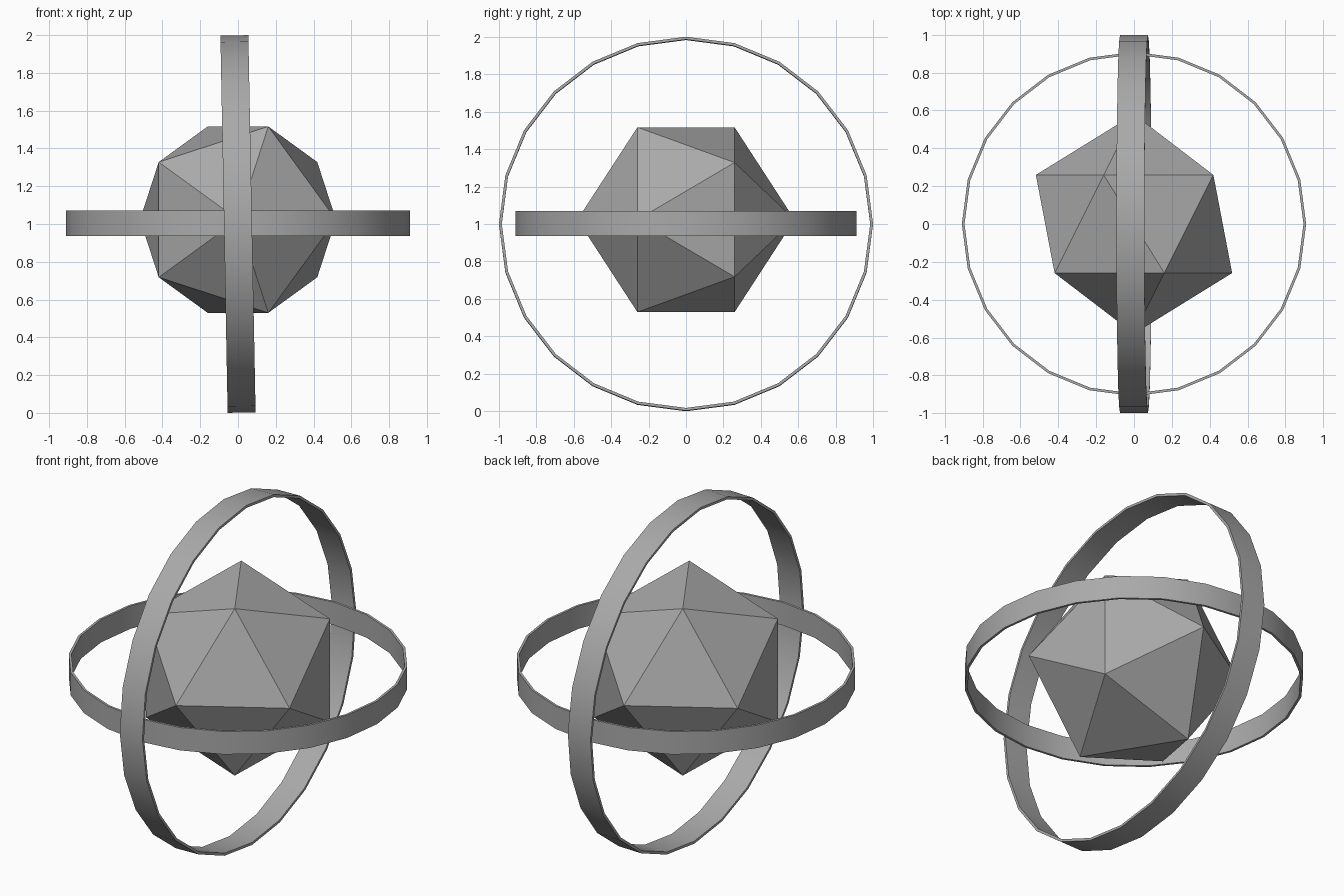
import bpy
import bmesh
from math import cos, sin, radians, sqrt, tau
from mathutils import Vector

cube = bpy.data.objects.get("Cube")
if cube:
    bpy.data.objects.remove(cube, do_unlink=True)

# One plain grey for every part
grey = bpy.data.materials.new("mid grey")
grey.use_nodes = True
grey.diffuse_color = (0.4, 0.4, 0.4, 1)
grey.node_tree.nodes["Principled BSDF"].inputs["Base Color"].default_value = (0.4, 0.4, 0.4, 1)


def finish(bm, name, location):
    bmesh.ops.recalc_face_normals(bm, faces=bm.faces)
    mesh = bpy.data.meshes.new(name)
    bm.to_mesh(mesh)
    bm.free()
    mesh.materials.append(grey)
    obj = bpy.data.objects.new(name, mesh)
    obj.location = location
    bpy.context.collection.objects.link(obj)
    return obj


def add_core(radius, location):
    # Icosahedron with its poles on y and two staggered rings of five
    bm = bmesh.new()
    level, ring = radius / sqrt(5), 2 * radius / sqrt(5)
    for side, start in ((-1, 0), (1, 36)):
        bm.verts.new((0, side * radius, 0))
        for i in range(5):
            a = radians(start + 72 * i)
            bm.verts.new((ring * cos(a), side * level, ring * sin(a)))
    bmesh.ops.convex_hull(bm, input=bm.verts)
    return finish(bm, "core", location)


def add_band(name, radius, width, thickness, location, tilt_y=0, sides=24):
    # Thin flat band: a rectangular section carried round the local z axis
    bm = bmesh.new()
    inner, half = radius - thickness, width / 2
    section = ((radius, -half), (radius, half), (inner, half), (inner, -half))
    loops = []
    for i in range(sides):
        a = tau * i / sides
        loops.append([bm.verts.new(Vector((r * cos(a), r * sin(a), z))) for r, z in section])
    for i in range(sides):
        p, q = loops[i], loops[(i + 1) % sides]
        for k in range(4):
            m = (k + 1) % 4
            bm.faces.new((p[k], q[k], q[m], p[m]))
    obj = finish(bm, name, location)
    obj.rotation_euler.y = radians(tilt_y)
    bpy.ops.object.select_all(action='DESELECT')
    obj.select_set(True)
    bpy.context.view_layer.objects.active = obj
    bpy.ops.object.shade_smooth_by_angle(angle=radians(30))
    return obj


# Faceted core, level band and slightly leaning upright band
add_core(0.548, (0, 0, 1.023)).scale = (1, 1, 1)
bpy.data.objects["core"].scale = (0.58 / 0.548,) * 3
add_band("level_ring", 0.91, 0.135, 0.014, (0, 0, 1.003))
add_band("upright_ring", 0.9985, 0.148, 0.015, (0, 0, 1.0), tilt_y=90 - 1.1)
